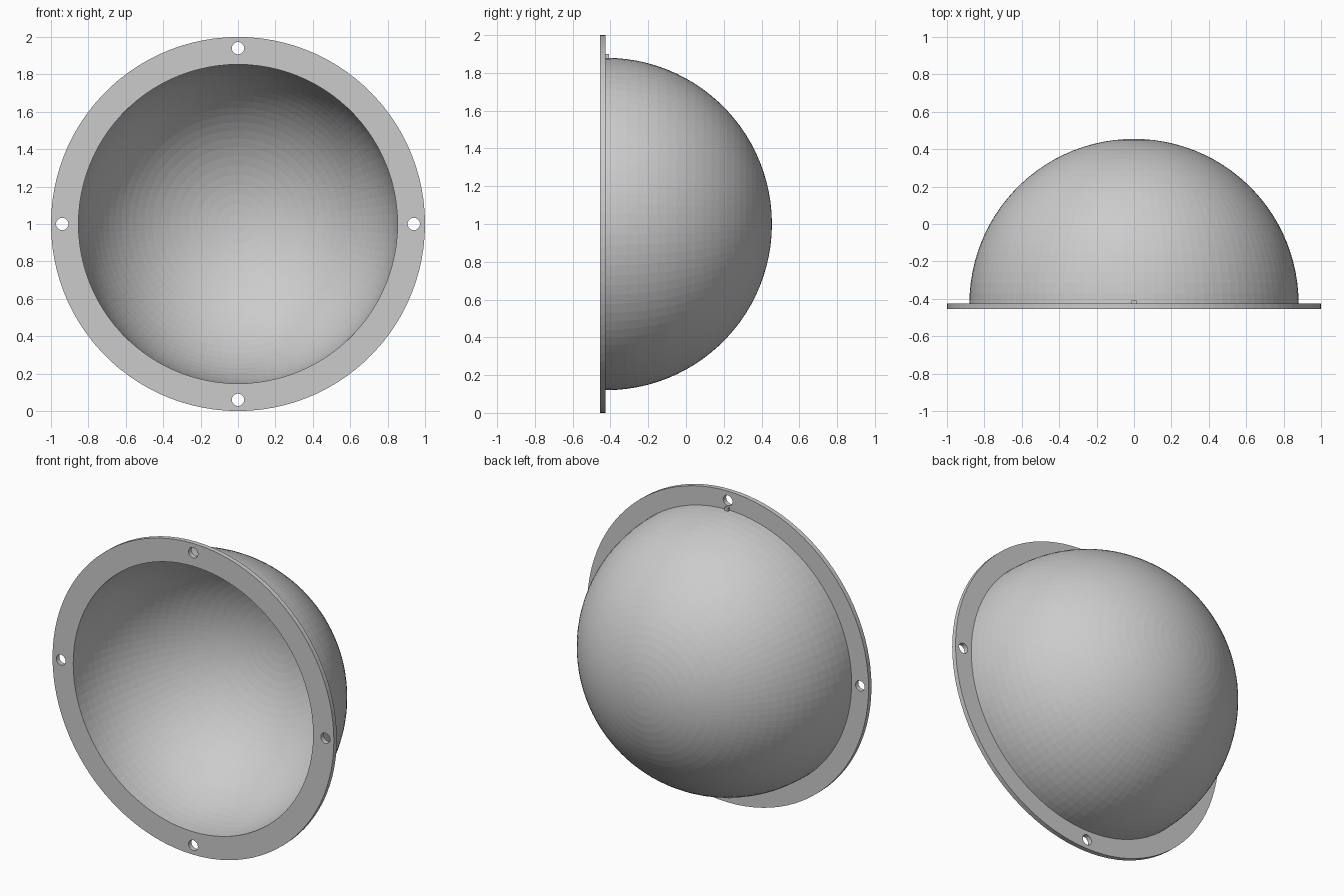
import bpy, bmesh, math
from mathutils import Matrix, Vector

if "Cube" in bpy.data.objects:
    bpy.data.objects.remove(bpy.data.objects["Cube"])

SEGMENTS = 100
CENTRE = Vector((0, 0, 1))
FRONT, BACK = -0.455, -0.425      # faces of the flange
OUTER, INNER = 0.88, 0.853        # dome radii
BOLT_CIRCLE, BOLT_RADIUS = 0.94, 0.033

grey = bpy.data.materials.new("light grey")
grey.use_nodes = True
grey.diffuse_color = (0.6, 0.6, 0.6, 1)
grey.node_tree.nodes["Principled BSDF"].inputs["Base Color"].default_value = (0.6, 0.6, 0.6, 1)


def add_object(name, bm):
    bmesh.ops.recalc_face_normals(bm, faces=bm.faces)
    mesh = bpy.data.meshes.new(name)
    bm.to_mesh(mesh)
    bm.free()
    mesh.materials.append(grey)
    obj = bpy.data.objects.new(name, mesh)
    bpy.context.collection.objects.link(obj)
    return obj


def lathe(name, profile):
    """Spin a closed (radius, y) outline around the y axis."""
    bm = bmesh.new()
    verts = [bm.verts.new(CENTRE + Vector((r, y, 0))) for r, y in profile]
    edges = [bm.edges.new((a, b)) for a, b in zip(verts, verts[1:] + verts[:1])]
    bmesh.ops.spin(bm, geom=verts + edges, cent=CENTRE, axis=(0, 1, 0),
                   angle=math.tau, steps=SEGMENTS)
    bmesh.ops.remove_doubles(bm, verts=bm.verts, dist=0.0001)
    # drop the collapsed strip that lies on the axis
    on_axis = [e for e in bm.edges
               if all(math.hypot(v.co.x, v.co.z - 1) < 0.0001 for v in e.verts)]
    bmesh.ops.delete(bm, geom=on_axis, context='EDGES')
    return add_object(name, bm)


def arc(radius):
    steps = SEGMENTS // 4
    angles = [math.pi / 2 * i / steps for i in range(steps + 1)]
    return [(radius * math.cos(a), BACK + radius * math.sin(a)) for a in angles]


# Hollow half-sphere
lathe("dome", arc(OUTER) + arc(INNER)[::-1])

# Mounting ring
flange = lathe("flange", [(INNER, FRONT), (1, FRONT), (1, BACK), (INNER, BACK)])

# Four bolt holes through the ring
bm = bmesh.new()
for i in range(4):
    a = i * math.pi / 2
    place = Matrix.Translation(CENTRE + Vector((math.cos(a) * BOLT_CIRCLE, (FRONT + BACK) / 2,
                                                math.sin(a) * BOLT_CIRCLE)))
    bmesh.ops.create_cone(bm, cap_ends=True, segments=32, radius1=BOLT_RADIUS,
                          radius2=BOLT_RADIUS, depth=0.1,
                          matrix=place @ Matrix.Rotation(math.pi / 2, 4, 'X'))
cutter = add_object("bolt_hole_cutter", bm)
cutter.hide_render = True
cut = flange.modifiers.new("bolt holes", 'BOOLEAN')
cut.operation = 'DIFFERENCE'
cut.solver = 'EXACT'
cut.object = cutter
bpy.context.view_layer.objects.active = flange
bpy.ops.object.modifier_apply(modifier=cut.name)
bpy.data.objects.remove(cutter)

# Small locating tab at the top of the dome
bm = bmesh.new()
bmesh.ops.create_cube(bm, size=1, matrix=Matrix.Translation((0, BACK + 0.004, 1.885))
                      @ Matrix.Diagonal((0.026, 0.026, 0.03, 1)))
add_object("locating_tab", bm)
